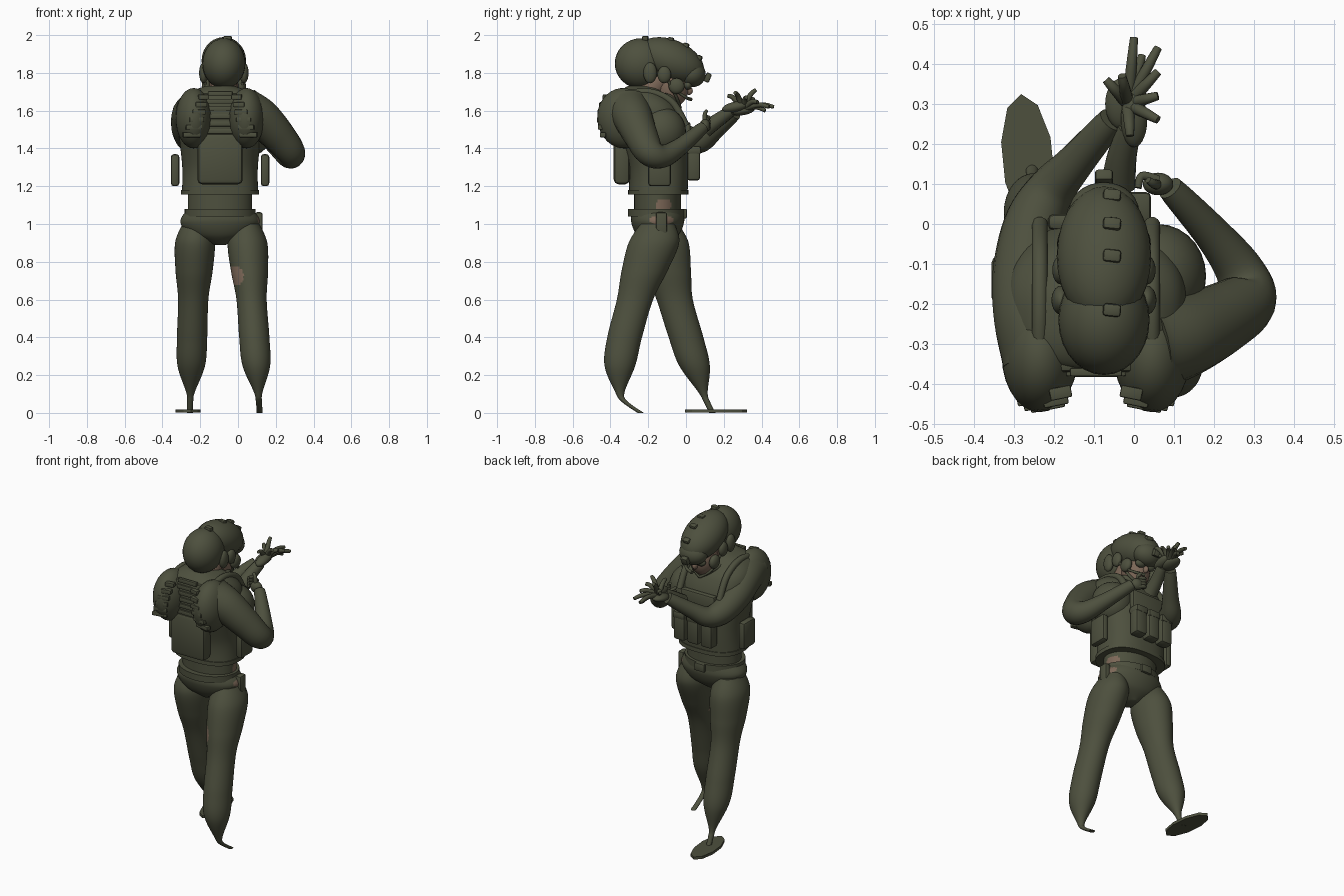
import bpy, bmesh, math
from mathutils import Vector, Matrix

if "Cube" in bpy.data.objects:
    bpy.data.objects.remove(bpy.data.objects["Cube"])


def make_material(name, red, green, blue):
    material = bpy.data.materials.new(name)
    material.use_nodes = True
    material.diffuse_color = (red, green, blue, 1)
    shader = material.node_tree.nodes["Principled BSDF"]
    shader.inputs["Base Color"].default_value = (red, green, blue, 1)
    return material


OLIVE = make_material("olive_cloth", .075, .08, .048)
SKIN = make_material("skin", .2, .135, .095)
MID = -.095   # body centre line
FACE = -.075  # head centre line
SIDES = {"right": -1, "left": 1}


def finish(name, bm, material=OLIVE, patch=None, crease=50):
    """Turn a bmesh into a smooth object; patch(centre) picks bare-skin faces."""
    bmesh.ops.recalc_face_normals(bm, faces=bm.faces)
    mesh = bpy.data.meshes.new(name)
    mesh.materials.append(material)
    if patch:
        mesh.materials.append(SKIN)
        for face in bm.faces:
            face.material_index = int(patch(face.calc_center_median()))
    bm.to_mesh(mesh)
    bm.free()
    part = bpy.data.objects.new(name, mesh)
    bpy.context.collection.objects.link(part)
    bpy.ops.object.select_all(action="DESELECT")
    part.select_set(True)
    bpy.context.view_layer.objects.active = part
    bpy.ops.object.shade_smooth_by_angle(angle=math.radians(crease))


def refine(rows, steps=6):
    """Smooth interpolation through a few control rows."""
    rows = [Vector(row) for row in rows]
    padded = [rows[0], *rows, rows[-1]]
    result = []
    for before, start, end, after in zip(padded, padded[1:], padded[2:], padded[3:]):
        leave, arrive = (end - before) / 2, (after - start) / 2
        for step in range(steps):
            t = step / steps
            ease = t * t * (3 - 2 * t)
            result.append(start.lerp(end, ease) + leave * t * (1 - t) ** 2 - arrive * t * t * (1 - t))
    return result + [rows[-1]]


def bridge(name, rings, **options):
    """Join a stack of rings into a closed skin."""
    bm = bmesh.new()
    loops = [[bm.verts.new(point) for point in ring] for ring in rings]
    for low, high in zip(loops, loops[1:]):
        for i in range(len(low)):
            bm.faces.new((low[i - 1], low[i], high[i], high[i - 1]))
    bm.faces.new(loops[0])
    bm.faces.new(loops[-1])
    finish(name, bm, **options)


def circle(sides):
    return [(math.cos(a), math.sin(a)) for a in (math.tau * i / sides for i in range(sides))]


def loft(name, rows, boxy=1, **options):
    """Rows of centre x, y, z, half width, half depth, stacked in z."""
    def swell(value):
        return math.copysign(abs(value) ** boxy, value)
    bridge(name, [[(x + swell(c) * wide, y + swell(s) * deep, z) for c, s in circle(80)]
                  for x, y, z, wide, deep in refine(rows, 12)], **options)


def tube(name, points, start, end, sides=12, **options):
    """Round sweep along a smooth path, tapering from start to end radius."""
    path = refine(points)
    last = len(path) - 1
    across = (path[1] - path[0]).orthogonal()
    rings = []
    for i, point in enumerate(path):
        along = (path[min(i + 1, last)] - path[max(i - 1, 0)]).normalized()
        across = (across - along * across.dot(along)).normalized()
        other = along.cross(across)
        radius = start + (end - start) * i / last
        rings.append([point + radius * (across * c + other * s) for c, s in circle(sides)])
    bridge(name, rings, **options)


def place(bm, centre, size, pitch, yaw):
    turn = Matrix.Rotation(yaw, 4, "Z") @ Matrix.Rotation(pitch, 4, "X")
    bm.transform(Matrix.Translation(centre) @ turn @ Matrix.Diagonal((*size, 1)))


def blob(name, centre, size, material=OLIVE, pitch=0, yaw=0):
    bm = bmesh.new()
    bmesh.ops.create_uvsphere(bm, u_segments=28, v_segments=16, radius=1)
    place(bm, centre, size, pitch, yaw)
    finish(name, bm, material)


def box(name, centre, size, bevel=.012, pitch=0, yaw=0):
    bm = bmesh.new()
    bmesh.ops.create_cube(bm, size=1)
    bm.transform(Matrix.Diagonal((*size, 1)))
    bmesh.ops.bevel(bm, geom=bm.edges[:], offset=bevel, segments=2, affect="EDGES", profile=.5)
    place(bm, centre, (1, 1, 1), pitch, yaw)
    finish(name, bm, crease=35)


def oval(y, z, half_y, half_z):
    """Rule for an oval patch seen against the y or x axis."""
    return lambda a, c: ((a - y) / half_y) ** 2 + ((c - z) / half_z) ** 2 < 1


# Legs share heights and widths; each has its own stride
HEIGHTS = (1, .9, .75, .6, .4, .25, .11, .06, 0)
WIDTHS = (.07, .105, .098, .08, .08, .073, .023, .016, .016)


def leg(name, foot_x, lean, stride, **options):
    loft(name, [(foot_x + lean * z, y, z, wide, wide * (1.05 + .25 * z))
                for z, wide, y in zip(HEIGHTS, WIDTHS, stride)], **options)


knee_patch = oval(-.015, .725, .045, .05)
leg("left_leg", .115, -.072, (-.15, -.17, -.22, -.27, -.325, -.35, -.35, -.325, -.24),
    patch=lambda c: c.y < -.2 and knee_patch(c.x, c.z))
leg("right_leg", -.255, .03, (-.13, -.12, -.095, -.06, 0, .045, .09, .11, .14))

# Flat sole plate
bm = bmesh.new()
bmesh.ops.create_cone(bm, cap_ends=True, segments=10, radius1=1, radius2=1, depth=1)
place(bm, (-.265, .16, .01), (.065, .165, .017), 0, .1)
finish("right_sole", bm, crease=30)

# Pelvis, waist and belt, with bare skin around the left hip
hip_patch = oval(-.13, 1.02, .065, .025)
waist_patch = oval(-.12, 1.1, .045, .03)
loft("pelvis", [(MID, -.15, z, wide, deep) for z, wide, deep in
                ((.89, .03, .05), (.94, .16, .11), (1.01, .21, .14), (1.07, .18, .135))],
     patch=lambda c: c.x > 0 and hip_patch(c.y, c.z))
loft("waist", [(MID, -.15, z, .17, .124) for z in (1.05, 1.18)],
     patch=lambda c: c.x > 0 and waist_patch(c.y, c.z))
loft("belt", [(MID, -.157, z, .187, .15) for z in (1.04, 1.08)])
box("belt_buckle", (MID, -.005, 1.055), (.07, .02, .05), .006)
box("holster", (.11, -.13, 1), (.04, .06, .125))

# Torso
loft("torso", [(MID, y, z, wide, deep) for z, y, wide, deep in
               ((1.16, -.147, .202, .155), (1.3, -.147, .2, .16), (1.5, -.18, .22, .185),
                (1.62, -.205, .22, .165), (1.69, -.235, .17, .125), (1.73, -.23, .08, .08))], boxy=.8)
loft("vest_hem", [(MID, -.147, z, .207, .16) for z in (1.155, 1.18)], boxy=.8)
blob("left_chest", (.06, -.13, 1.49), (.12, .13, .13))
for name, side in SIDES.items():
    x = MID + side * .14
    blob(name + "_shoulder_blade", (x, -.33, 1.56), (.095, .14, .16), pitch=.1)
    box(name + "_side_pouch", (MID + side * .238, -.14, 1.285), (.045, .12, .17), .016)
    tube(name + "_shoulder_strap", [(x, -.4, 1.66), (x, -.22, 1.7), (x, -.08, 1.65), (x, 0, 1.52)], .02, .02)

# Back pack, spine plate and webbing rows
box("back_pack", (MID, -.34, 1.345), (.24, .085, .27), .025)
box("spine_plate", (MID, -.34, 1.58), (.2, .06, .22), .015)
for row in range(6):
    z, width = 1.49 + row * .04, .36 - row * .03
    hump = math.sqrt(1 - ((z - 1.58) / .17) ** 2)
    box(f"spine_webbing_{row}", (MID, -.37, z), (width * .62, .02, .026), .004)
    for name, side in SIDES.items():
        box(f"{name}_webbing_{row}", (MID + side * width * .42, -.33 - .12 * hump, z - .018),
            (width * .26, .03, .026), .004, yaw=-side * .2)

# Chest panel and three magazine pouches
box("chest_panel", (MID, .005, 1.48), (.24, .04, .12), .014)
for slot in (-1, 0, 1):
    x = MID + slot * .095
    box(f"magazine_pouch_{slot + 2}", (x, .04, 1.32), (.08, .07, .18), .016)
    box(f"pouch_flap_{slot + 2}", (x, .042, 1.39), (.085, .075, .045))

# Arms
tube("left_arm", [(.04, -.3, 1.6), (.12, -.28, 1.56), (.21, -.24, 1.47), (.28, -.19, 1.38),
                  (.265, -.12, 1.36), (.2, -.03, 1.41), (.09, .09, 1.51)], .12, .032, sides=20)
tube("right_arm", [(-.22, -.32, 1.59), (-.25, -.23, 1.575), (-.265, -.12, 1.51), (-.25, 0, 1.45),
                   (-.21, .08, 1.44), (-.15, .15, 1.49), (-.055, .26, 1.585)], .115, .034, sides=20)

# Left hand, curled in front of the chest
palm = Vector((.06, .1, 1.52))
blob("left_palm", palm, (.038, .028, .035))
for i in range(4):
    knuckle = palm + Vector((0, .01, i * .018 - .02))
    tube(f"left_finger_{i}", [knuckle, knuckle + Vector((-.04, .01, .01)),
                              knuckle + Vector((-.05, -.02, .016))], .012, .009)
tube("left_thumb", [palm, palm + Vector((-.01, 0, .06)), palm + Vector((-.025, .01, .08))], .015, .008)

# Right hand held open, with an empty glove resting on it
blob("right_palm", (-.03, .3, 1.6), (.042, .065, .024), pitch=.15)
blob("glove_palm", (0, .26, 1.62), (.033, .07, .027), pitch=.2)
tube("glove_cuff", [(-.04, .1, 1.5), (-.03, .17, 1.55), (-.01, .24, 1.6)], .045, .03)
root = Vector((-.015, .3, 1.61))
tips = [Vector((.06, .44 - i * .06, 1.62 + i * .025)) for i in range(4)]
tips += [Vector(tip) for tip in ((0, .465, 1.62), (.02, .42, 1.6), (-.03, .37, 1.71),
                                 (-.07, .36, 1.66), (-.01, .22, 1.68))]
for i, tip in enumerate(tips):
    bend = root.lerp(tip, .6) + Vector((0, 0, .015))
    tube(f"open_finger_{i}", [root, bend, tip], .017, .01)

# Neck, face and collar
tube("neck", [(FACE, -.23, 1.64), (FACE, -.18, 1.72), (FACE, -.12, 1.78)], .075, .07, material=SKIN)
blob("face", (FACE, -.075, 1.725), (.078, .09, .108), SKIN)
blob("nose", (FACE, .016, 1.705), (.015, .02, .022), SKIN)
tube("collar", [(FACE + x, y, z) for x, y, z in
                ((-.09, -.2, 1.69), (-.07, -.09, 1.67), (0, -.045, 1.63), (.07, -.09, 1.67), (.09, -.2, 1.69))],
     .018, .018)

# Helmet: rounded back, a crown sloping forward and a low brow
blob("helmet_back", (FACE, -.24, 1.85), (.114, .137, .133))
blob("helmet_crown", (FACE, -.08, 1.865), (.118, .185, .11), pitch=-.4)
blob("helmet_brow", (FACE, .03, 1.795), (.088, .075, .07), pitch=-.3)
for i, (y, z) in enumerate(((-.215, 1.983), (-.08, 1.975), (0, 1.945), (.07, 1.88))):
    box(f"helmet_knob_{i}", (-.055, y, z), (.045, .032, .026), .008, pitch=-.15 * i, yaw=-.1)
box("helmet_mount", (FACE, .115, 1.775), (.045, .03, .05), .008, pitch=-.4)

# Headset, goggles and chin strap
for name, side in SIDES.items():
    x = FACE + side * .107
    blob(name + "_ear_cup", (x, -.19, 1.8), (.024, .036, .055))
    blob(name + "_ear_pad", (x, -.115, 1.79), (.022, .036, .045))
    blob(name + "_cheek_cup", (x - side * .015, -.05, 1.73), (.025, .042, .042))
    blob(name + "_goggle", (FACE + side * .035, .01, 1.735), (.034, .022, .024))
    tube(name + "_chin_strap", [(x, -.1, 1.77), (FACE + side * .07, -.05, 1.67), (FACE, -.03, 1.615)],
         .008, .008)
tube("microphone_boom", [(.02, -.06, 1.71), (0, 0, 1.67), (-.06, .025, 1.66)], .006, .01)
